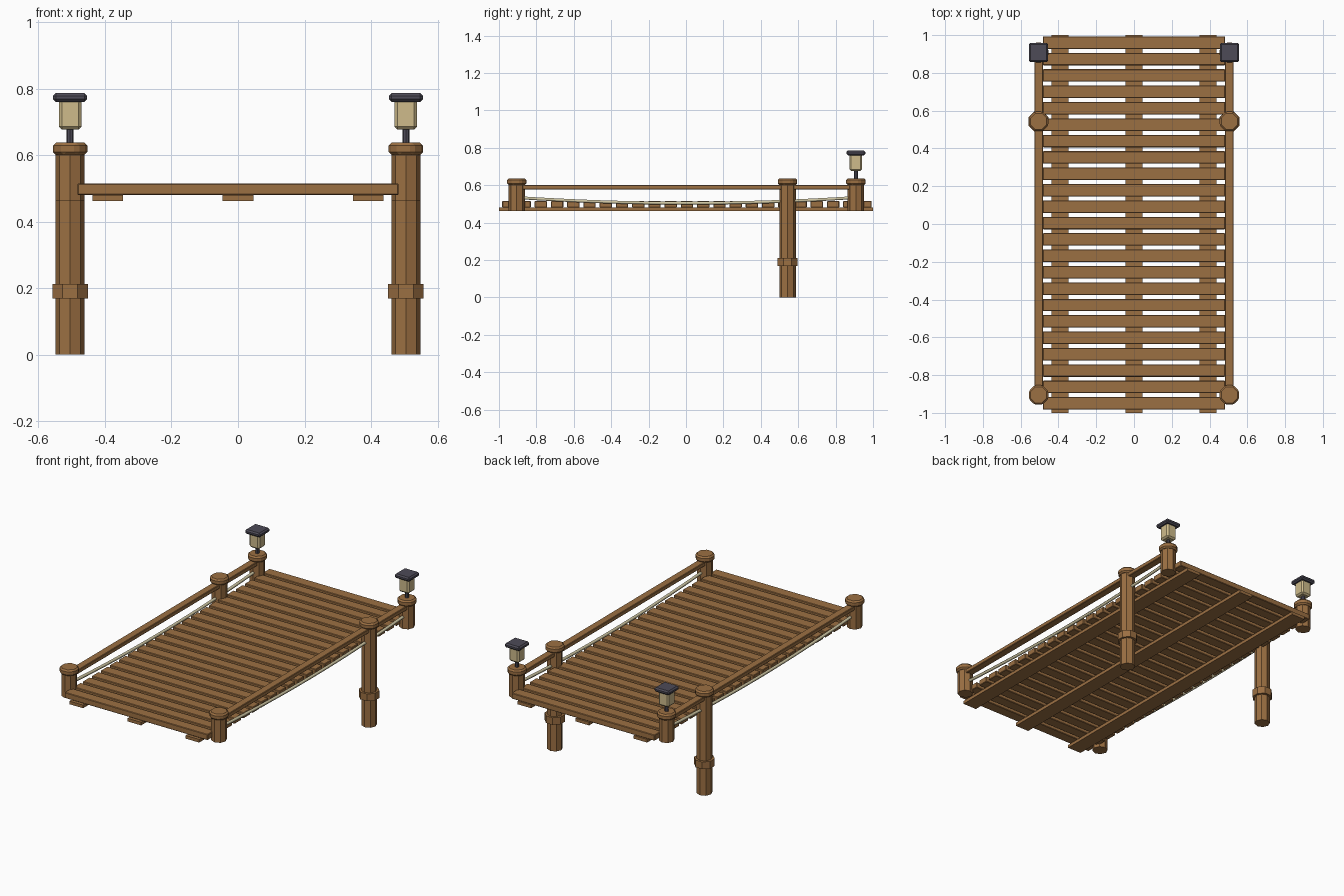
import bpy
import math

cube = bpy.data.objects.get("Cube")
if cube:
    bpy.data.objects.remove(cube, do_unlink=True)


def material(name, rgb):
    m = bpy.data.materials.new(name)
    m.use_nodes = True
    m.diffuse_color = (*rgb, 1)
    m.node_tree.nodes["Principled BSDF"].inputs["Base Color"].default_value = (*rgb, 1)
    return m


WOOD = material("brown wood", (0.33, 0.16, 0.055))
ROPE = material("pale rope", (0.62, 0.56, 0.36))
GLASS = material("warm lantern glass", (0.62, 0.50, 0.26))
METAL = material("dark metal", (0.075, 0.07, 0.095))


def finish(name, mat, bevel=0):
    ob = bpy.context.object
    ob.name = name
    ob.data.materials.append(mat)
    if bevel:
        mod = ob.modifiers.new("Bevel", "BEVEL")
        mod.width = bevel
        mod.segments = 1
    return ob


def box(name, mat, x, y, z0, z1, sx, sy, bevel=0):
    bpy.ops.mesh.primitive_cube_add(size=1, location=(x, y, (z0 + z1) / 2))
    bpy.context.object.scale = (sx, sy, z1 - z0)
    bpy.ops.object.transform_apply(location=False, rotation=False, scale=True)
    return finish(name, mat, bevel)


def prism(name, mat, x, y, z0, z1, r, bevel=0, turn=0):
    bpy.ops.mesh.primitive_cylinder_add(vertices=8, radius=r, depth=z1 - z0,
                                        location=(x, y, (z0 + z1) / 2),
                                        rotation=(0, 0, turn))
    return finish(name, mat, bevel)


# Deck boards on three long joists
for i in range(23):
    box("deck_board", WOOD, 0, 0.96 - i * 0.0868, 0.48, 0.515, 0.966, 0.066, 0.003)
for x in (-0.392, 0, 0.392):
    box("joist", WOOD, x, 0, 0.461, 0.48, 0.092, 2.0)

FRONT, MIDDLE, BACK = -0.905, 0.543, 0.908

for side, s in (("left", 1), ("right", -1)):
    x = s * 0.505

    # Posts with wide caps; the middle one reaches the ground
    for place, y, base in (("front", FRONT, 0.461), ("middle", MIDDLE, 0), ("back", BACK, 0.461)):
        prism(f"{side}_{place}_post", WOOD, x, y, base, 0.61, 0.044)
        prism(f"{side}_{place}_post_cap", WOOD, x, y, 0.6, 0.637, 0.056, 0.009, math.pi / 8)
    prism(f"{side}_post_collar", WOOD, x, MIDDLE, 0.168, 0.212, 0.058, 0, math.pi / 8)

    # Handrail
    box(f"{side}_handrail", WOOD, x, (FRONT + BACK) / 2, 0.577, 0.602, 0.046, BACK - FRONT, 0.003)

    # Sagging rope from end post to end post
    curve = bpy.data.curves.new(f"{side}_rope", "CURVE")
    curve.dimensions = "3D"
    curve.bevel_depth = 0.009
    curve.bevel_resolution = 1
    path = curve.splines.new("POLY")
    path.points.add(16)
    for i, p in enumerate(path.points):
        t = i / 8 - 1
        p.co = (x, t * 0.905, 0.504 + 0.03 * t * t, 1)
    curve.materials.append(ROPE)
    bpy.context.collection.objects.link(bpy.data.objects.new(f"{side}_rope", curve))

    # Lantern on the back post
    prism(f"{side}_lantern_stem", METAL, x, BACK, 0.63, 0.68, 0.011)
    box(f"{side}_lantern_glass", GLASS, x, BACK, 0.676, 0.77, 0.068, 0.068, 0.009)
    box(f"{side}_lantern_lid", METAL, x, BACK, 0.76, 0.786, 0.102, 0.102, 0.008)
